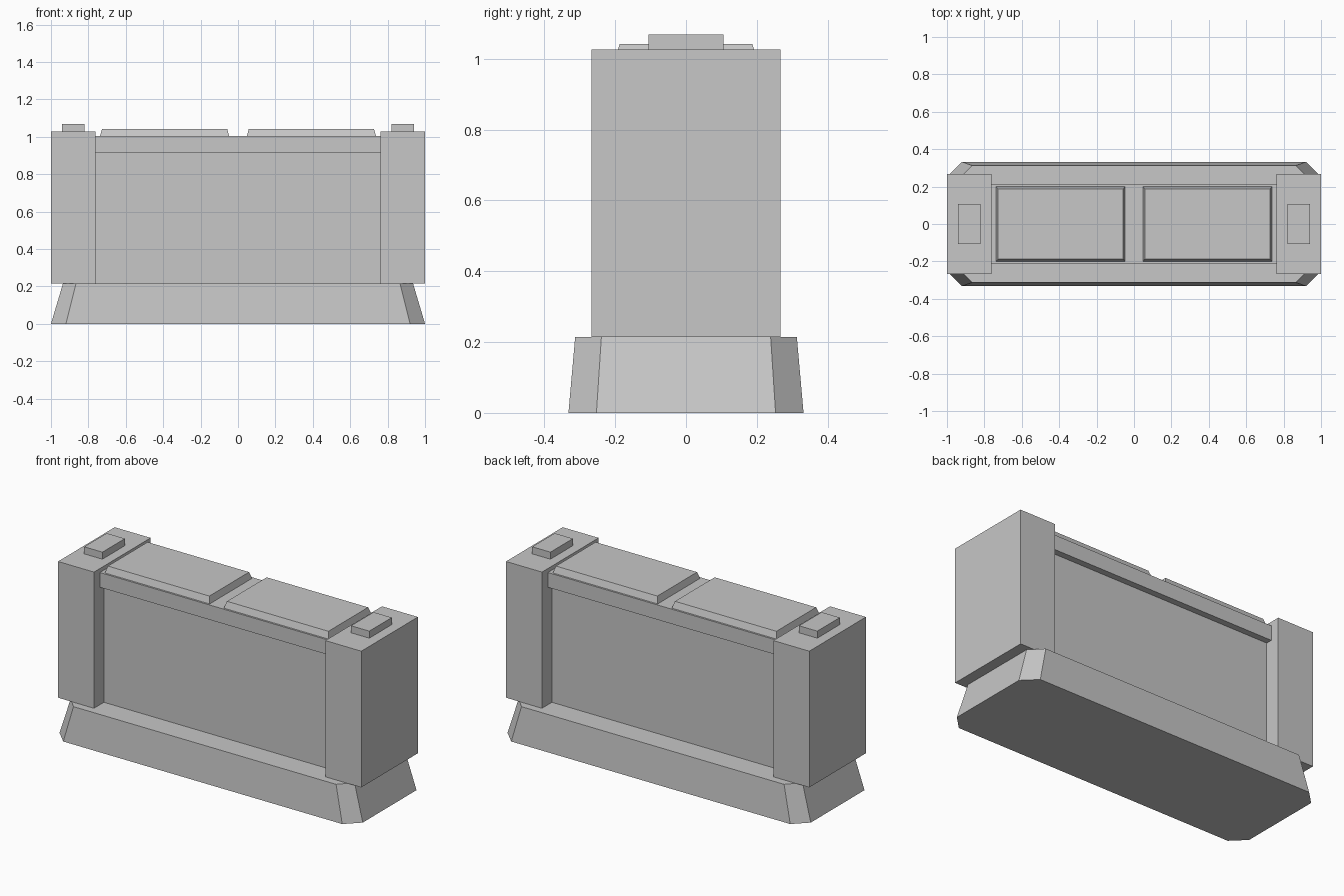
import bpy
import bmesh

cube = bpy.data.objects.get("Cube")
if cube:
    bpy.data.objects.remove(cube, do_unlink=True)

# Single flat grey for the whole barrier
grey = bpy.data.materials.new("plain grey")
grey.use_nodes = True
colour = (0.57, 0.57, 0.57, 1)
grey.diffuse_color = colour
grey.node_tree.nodes["Principled BSDF"].inputs["Base Color"].default_value = colour


def rectangle(x0, x1, y):
    return [(x0, -y), (x1, -y), (x1, y), (x0, y)]


def octagon(x, y, cut_x, cut_y):
    """Rectangle outline with cut corners, anticlockwise."""
    return [(cut_x, -y), (x, -cut_y), (x, cut_y), (cut_x, y),
            (-cut_x, y), (-x, cut_y), (-x, -cut_y), (-cut_x, -y)]


def loft(name, lower, upper, z0, z1):
    """Solid between two matching outlines."""
    bm = bmesh.new()
    low = [bm.verts.new((x, y, z0)) for x, y in lower]
    top = [bm.verts.new((x, y, z1)) for x, y in upper]
    bm.faces.new(low[::-1])
    bm.faces.new(top)
    n = len(low)
    for i in range(n):
        j = (i + 1) % n
        bm.faces.new((low[i], low[j], top[j], top[i]))
    bmesh.ops.recalc_face_normals(bm, faces=bm.faces)
    mesh = bpy.data.meshes.new(name)
    bm.to_mesh(mesh)
    bm.free()
    mesh.materials.append(grey)
    obj = bpy.data.objects.new(name, mesh)
    bpy.context.collection.objects.link(obj)
    return obj


def box(name, x0, x1, y, z0, z1):
    outline = rectangle(x0, x1, y)
    return loft(name, outline, outline, z0, z1)


BASE_TOP, RAIL_BOTTOM, RAIL_TOP, PILLAR_TOP = 0.215, 0.915, 1.003, 1.027
INNER = 0.763

# Tapered footing with cut corners
loft("base", octagon(1, 0.332, 0.92, 0.253),
     octagon(0.936, 0.313, 0.866, 0.239), 0, BASE_TOP)

# Recessed wall and its overhanging top rail
box("wall", -INNER, INNER, 0.173, BASE_TOP, RAIL_BOTTOM)
box("top_rail", -INNER, INNER, 0.211, RAIL_BOTTOM, RAIL_TOP)

# End pillars, pillar caps and bevelled top pads, on both sides
for side, sign in (("left", 1), ("right", -1)):
    def span(a, b):
        return sorted((sign * a, sign * b))

    box(side + "_pillar", *span(INNER, 1), 0.267, BASE_TOP, PILLAR_TOP)
    box(side + "_pillar_cap", *span(0.82, 0.94), 0.106, PILLAR_TOP, 1.069)
    loft(side + "_top_pad", rectangle(*span(0.047, 0.738), 0.2),
         rectangle(*span(0.058, 0.727), 0.187), RAIL_TOP, 1.042)
